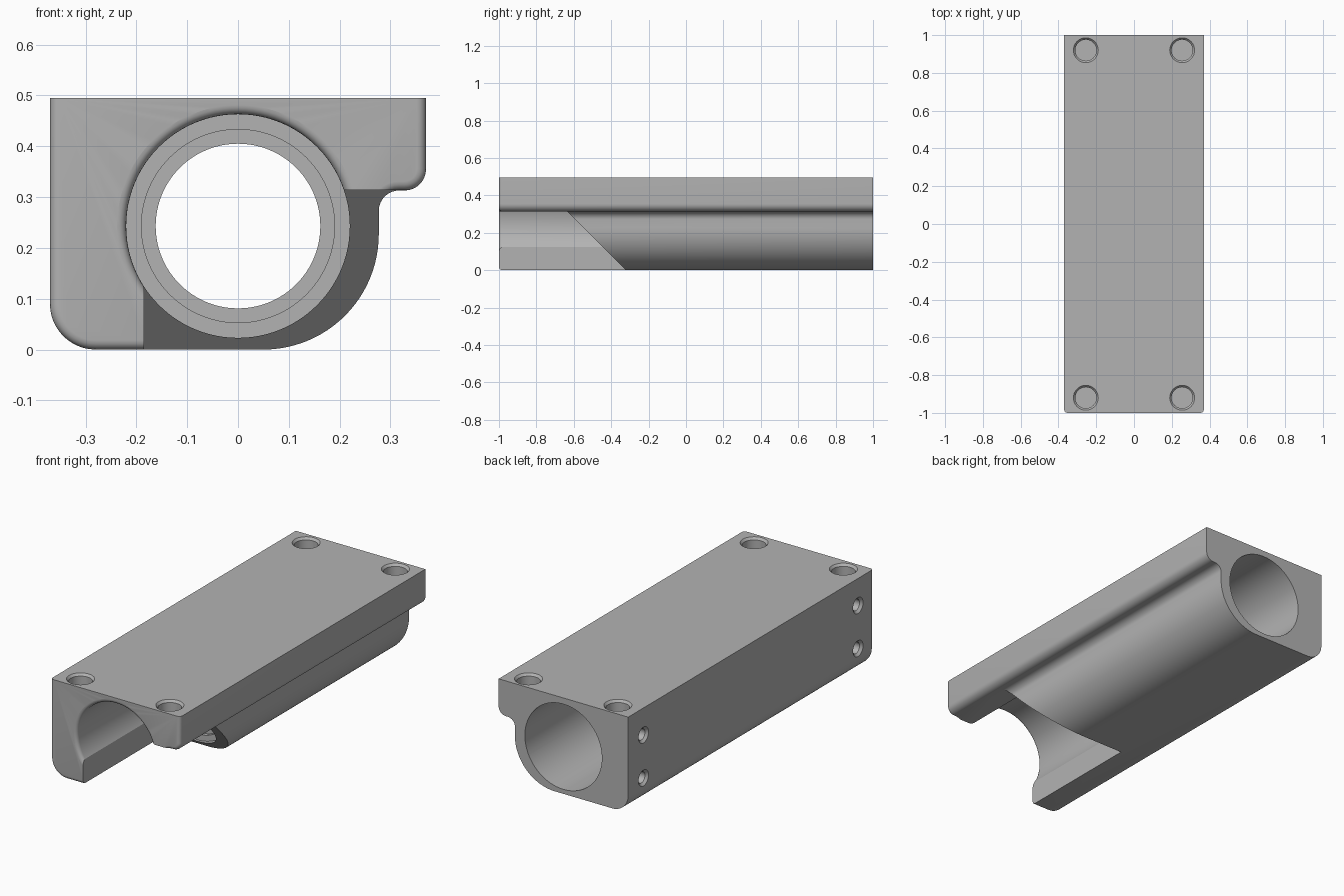
import bpy, bmesh, math
from mathutils import Vector

cube = bpy.data.objects.get("Cube")
if cube:
    bpy.data.objects.remove(cube, do_unlink=True)

TOP, HALF_W, SHELF = 0.495, 0.37, 0.313
BORE_Z, BORE_R = 0.243, 0.22

grey = bpy.data.materials.new("plain grey")
grey.use_nodes = True
colour = (0.45, 0.45, 0.45, 1)
grey.diffuse_color = colour
grey.node_tree.nodes["Principled BSDF"].inputs["Base Color"].default_value = colour


def arc(cx, cy, r, start, end, steps):
    """Points on an arc, angles in degrees."""
    angles = [math.radians(start + (end - start) * i / steps) for i in range(steps + 1)]
    return [(cx + r * math.cos(a), cy + r * math.sin(a)) for a in angles]


def to_object(name, bm):
    bmesh.ops.recalc_face_normals(bm, faces=bm.faces)
    mesh = bpy.data.meshes.new(name)
    bm.to_mesh(mesh)
    bm.free()
    mesh.materials.append(grey)
    obj = bpy.data.objects.new(name, mesh)
    bpy.context.collection.objects.link(obj)
    return obj


def prism(points, sweep):
    """Closed profile swept along a vector."""
    bm = bmesh.new()
    face = bm.faces.new([bm.verts.new(p) for p in points])
    result = bmesh.ops.extrude_face_region(bm, geom=[face], use_keep_orig=True)
    moved = [v for v in result["geom"] if isinstance(v, bmesh.types.BMVert)]
    bmesh.ops.translate(bm, verts=moved, vec=sweep)
    return bm


def lathe(name, profile, origin, axis, sides):
    """Solid of revolution from (distance, radius) pairs along an axis."""
    bm = bmesh.new()
    turn = Vector(axis).to_track_quat("Z", "Y")
    rings = []
    for d, r in profile:
        rings.append([bm.verts.new(Vector(origin) + turn @ Vector((x, y, d)))
                      for x, y in arc(0, 0, r, 0, 360, sides)[:-1]])
    for a, b in zip(rings, rings[1:]):
        for i in range(sides):
            j = (i + 1) % sides
            bm.faces.new((a[i], a[j], b[j], b[i]))
    bm.faces.new(rings[0])
    bm.faces.new(rings[-1])
    return to_object(name, bm)


def cut(target, cutter):
    mod = target.modifiers.new("cut", "BOOLEAN")
    mod.operation, mod.solver, mod.object = "DIFFERENCE", "EXACT", cutter
    bpy.context.view_layer.objects.active = target
    bpy.ops.object.modifier_apply(modifier=mod.name)
    bpy.data.objects.remove(cutter, do_unlink=True)


# Housing: cross-section with a side shelf and a rounded belly
section = [(-HALF_W, TOP), (HALF_W, TOP)]
section += arc(0.328, SHELF + 0.042, 0.042, 0, -90, 8)
section += arc(0.317, SHELF - 0.04, 0.04, 90, 180, 8)
section += arc(0.05, 0.227, 0.227, 0, -90, 24)
section += arc(-0.28, 0.09, 0.09, -90, -180, 12)
bm = prism([(x, -1, z) for x, z in section], (0, 2, 0))

# Soften the front rim, leaving the top edge crisp
rim = [e for e in bm.edges
       if all(v.co.y < -0.99 for v in e.verts)
       and not all(v.co.z > TOP - 0.001 for v in e.verts)]
bmesh.ops.bevel(bm, geom=rim, offset=0.018, segments=4, profile=0.5, affect="EDGES")
housing = to_object("housing", bm)

# Open front corner with a slanted end
slant = [(-1.2, -0.1), (-0.22, -0.1), (-0.634, SHELF + 0.0005), (-1.2, SHELF + 0.0005)]
cut(housing, to_object("corner_cutter",
                       prism([(-0.185, y, z) for y, z in slant], (0.8, 0, 0))))

# Bore with a flared front mouth and a stepped inner collar
flare = 0.018
bore = [(-1.1, BORE_R + flare)]
bore += arc(flare - 1, BORE_R + flare, flare, 180, 270, 5)
bore += [(-0.33, BORE_R), (-0.33, 0.19), (-0.31, 0.19), (-0.31, 0.162),
         (0.31, 0.162), (0.31, 0.19), (0.33, 0.19), (0.33, BORE_R), (1.1, BORE_R)]
cut(housing, lathe("bore_cutter", bore, (0, 0, BORE_Z), (0, 1, 0), 96))


def screw_hole(origin, axis, outer, inner, depth):
    profile = [(-0.05, outer), (0, outer), (0.012, inner), (depth, inner)]
    cut(housing, lathe("hole_cutter", profile, origin, axis, 32))


# Blind screw holes in the top and in the flat side
for end in (-1, 1):
    for side in (-1, 1):
        screw_hole((side * 0.255, end * 0.92, TOP), (0, 0, -1), 0.066, 0.056, 0.08)
    for z in (0.133, 0.355):
        screw_hole((-HALF_W, end * 0.875, z), (1, 0, 0), 0.041, 0.029, 0.08)

bpy.ops.object.select_all(action="DESELECT")
housing.select_set(True)
bpy.context.view_layer.objects.active = housing
bpy.ops.object.shade_smooth_by_angle(angle=math.radians(30))
